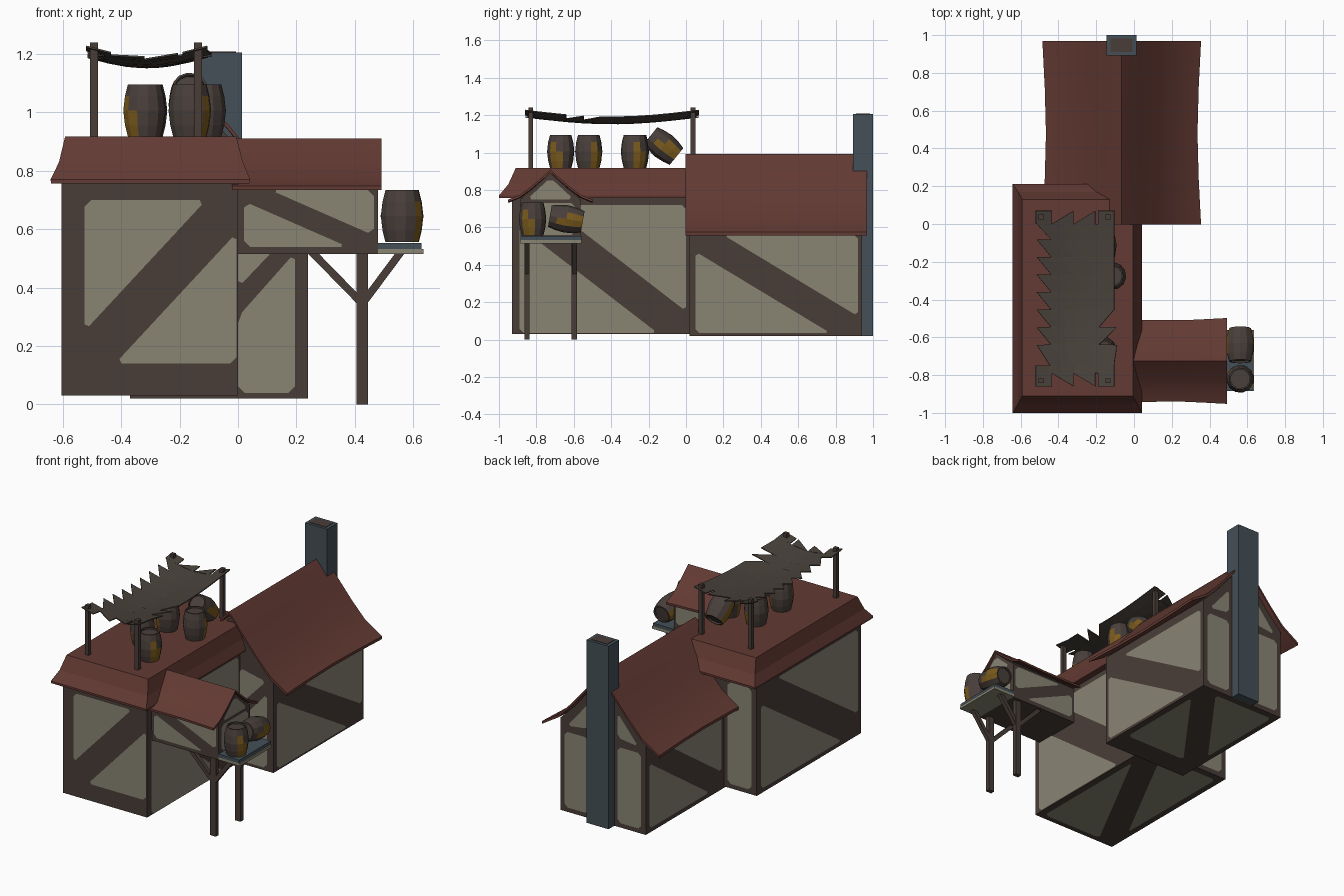
import bpy, bmesh, math
from mathutils import Vector, Matrix

if "Cube" in bpy.data.objects:
    bpy.data.objects.remove(bpy.data.objects["Cube"])


def mat(name, r, g, b):
    m = bpy.data.materials.new(name)
    m.diffuse_color = (r, g, b, 1)
    m.use_nodes = True
    m.node_tree.nodes["Principled BSDF"].inputs["Base Color"].default_value = m.diffuse_color
    return m


TIMBER = mat("dark_timber", .066, .046, .039)
PLASTER = mat("beige_plaster", .25, .235, .175)
ROOF = mat("red_roof", .125, .042, .033)
STONE = mat("blue_stone", .056, .080, .095)
WOOD = mat("barrel_wood", .066, .050, .044)
GOLD = mat("ochre_mark", .20, .105, .012)
CLOTH = mat("ragged_cloth", .066, .054, .044)


def finish(name, bm, *mats, recalc=True):
    if recalc:
        bmesh.ops.recalc_face_normals(bm, faces=bm.faces)
    me = bpy.data.meshes.new(name)
    bm.to_mesh(me)
    bm.free()
    for m in mats:
        me.materials.append(m)
    ob = bpy.data.objects.new(name, me)
    bpy.context.collection.objects.link(ob)
    return ob


def loft(bm, rings):
    """Skin closed rings of equal length and cap both ends."""
    vs = [[bm.verts.new(p) for p in r] for r in rings]
    n = len(vs[0])
    for a, b in zip(vs, vs[1:]):
        for i in range(n):
            bm.faces.new((a[i], a[(i + 1) % n], b[(i + 1) % n], b[i]))
    bm.faces.new(vs[0])
    bm.faces.new(vs[-1])
    return vs


def rect(x0, x1, y0, y1, z):
    return [(x0, y0, z), (x1, y0, z), (x1, y1, z), (x0, y1, z)]


def box(name, x0, x1, y0, y1, z0, z1, m):
    bm = bmesh.new()
    loft(bm, [rect(x0, x1, y0, y1, z0), rect(x0, x1, y0, y1, z1)])
    return finish(name, bm, m)


def beam(name, a, b, w):
    a, b = Vector(a), Vector(b)
    bm = bmesh.new()
    bmesh.ops.create_cube(bm, size=1)
    bmesh.ops.scale(bm, vec=(w, w, (b - a).length), verts=bm.verts)
    rot = (b - a).to_track_quat('Z', 'Y').to_matrix().to_4x4()
    bm.transform(Matrix.Translation((a + b) / 2) @ rot)
    return finish(name, bm, TIMBER)


def prism(name, prof, place, stations, m):
    """Loft a profile along stations of (position, width factor)."""
    bm = bmesh.new()
    loft(bm, [[place(d * f, t, z) for d, z in prof] for t, f in stations])
    return finish(name, bm, m)


def mirrored(half):
    return [(-d, z) for d, z in reversed(half)] + [(d, z) for d, z in half[1:]]


def roof(name, half, place, stations, thick):
    top = mirrored(half)
    prof = top + [(d, z - thick) for d, z in reversed(top)]
    ob = prism(name, prof, place, stations, ROOF)
    bpy.ops.object.select_all(action='DESELECT')
    ob.select_set(True)
    bpy.context.view_layer.objects.active = ob
    bpy.ops.object.shade_smooth_by_angle(angle=math.radians(35))


# Plaster panels: u and v directions of each wall side
SIDES = {"front": ((1, 0, 0), (0, 0, 1)), "right": ((0, 1, 0), (0, 0, 1)),
         "back": ((-1, 0, 0), (0, 0, 1)), "left": ((0, -1, 0), (0, 0, 1)),
         "under": ((1, 0, 0), (0, -1, 0))}


def plaster(name, side, off, polys, cut=.022):
    u, v = (Vector(d) for d in SIDES[side])
    n = u.cross(v)
    bm = bmesh.new()
    for poly in polys:
        pts = [Vector(p) for p in poly]
        out = []
        for i, p in enumerate(pts):       # clip the corners
            for q in (pts[i - 1], pts[(i + 1) % len(pts)]):
                out.append(p + (q - p).normalized() * cut)
        f = bm.faces.new([bm.verts.new(u * p.x + v * p.y + n * (off + .004)) for p in out])
        f.normal_update()
        if f.normal.dot(n) < 0:
            f.normal_flip()
    finish(name, bm, PLASTER, recalc=False)


def braced(u0, u1, v0, v1, rising, k=.17):
    g, h = (u1 - u0) * k, (v1 - v0) * k
    if rising:
        return [[(u0, v1), (u0, v0 + h), (u1 - g, v1)], [(u1, v0), (u1, v1 - h), (u0 + g, v0)]]
    return [[(u0, v0), (u1 - g, v0), (u0, v1 - h)], [(u1, v1), (u0 + g, v1), (u1, v0 + h)]]


def quad(u0, u1, v0, v1):
    return [(u0, v0), (u1, v0), (u1, v1), (u0, v1)]


# Front house
box("front_house_walls", -.605, 0, -.93, .14, .03, .78, TIMBER)
plaster("front_house_front_plaster", "front", .93, braced(-.525, -.005, .14, .70, True, .2))
plaster("front_house_right_plaster", "right", 0, braced(-.89, 0, .035, .72, False))
plaster("front_house_left_plaster", "left", .605, braced(-.10, .89, .06, .72, False))
plaster("front_house_back_plaster", "back", .14, [quad(.40, .57, .06, .72)])
plaster("front_house_under_plaster", "under", -.03, braced(-.56, -.04, -.10, .89, False))

# Front roof: flat top with flared hips
bm = bmesh.new()
loft(bm, [rect(-.64, .04, -1, .212, .757), rect(-.642, .042, -1, .212, .77),
          rect(-.613, .017, -.95, .17, .83), rect(-.592, -.006, -.91, .13, .918)])
finish("front_hip_roof", bm, ROOF)

# Back house with gable
RX = -.065
wall = mirrored([(0, .95), (.1, .845), (.2, .725), (.305, .62)]) + [(.305, .02), (-.305, .02)]
along_y = lambda d, t, z: (RX + d, t, z)
prism("back_house_walls", wall, along_y, [(.02, 1), (.94, 1)], TIMBER)
plaster("back_house_right_plaster", "right", .24, braced(.05, .92, .035, .56, False))
plaster("back_house_left_plaster", "left", .37, braced(-.91, -.17, .05, .56, False))
plaster("back_house_front_plaster", "front", -.02,
        [[(.0, .04), (.195, .04), (.195, .52), (.0, .30)], [(.0, .40), (.19, .6), (.0, .64)]])
plaster("back_house_back_plaster", "back", .94,
        [quad(.17, .34, .05, .54), quad(-.21, -.04, .05, .54),
         [(.17, .60), (.32, .58), (.17, .76)], [(-.04, .60), (-.04, .76), (-.19, .58)]])
plaster("back_house_under_plaster", "under", -.02, braced(-.33, .20, -.90, -.18, False))
roof("back_gable_roof", [(0, .992), (.035, .955), (.1, .873), (.2, .755), (.3, .65), (.42, .575)],
     along_y, [(-.003, 1), (.24, .97), (.48, .955), (.72, .97), (.968, 1)], .018)

# Chimney
box("chimney", -.145, .013, .893, 1, .02, 1.205, STONE)
box("chimney_opening", -.125, -.007, .91, .983, 1.2, 1.208, TIMBER)

# Side wing on stilts
wing = mirrored([(0, .89), (.1, .80), (.16, .75)]) + [(.16, .515), (-.16, .515)]
along_x = lambda d, t, z: (t, -.725 + d, z)
prism("wing_walls", wing, along_x, [(-.02, 1), (.48, 1)], TIMBER)
plaster("wing_front_plaster", "front", .885, braced(.02, .465, .54, .735, False, .2))
plaster("wing_back_plaster", "back", -.565, braced(-.465, -.02, .54, .735, True, .2))
plaster("wing_end_plaster", "right", .48,
        [quad(-.86, -.59, .56, .73), [(-.85, .75), (-.60, .75), (-.725, .865)]])
roof("wing_roof", [(0, .91), (.04, .872), (.1, .82), (.16, .775), (.225, .748)],
     along_x, [(-.02, .97), (.12, .96), (.27, .96), (.39, .985), (.492, 1.01)], .014)
for i, y in enumerate((-.85, -.597)):
    box(f"stilt_{i}", .406, .446, y - .014, y + .014, 0, .53, TIMBER)
    beam(f"inner_brace_{i}", (.426, y, .345), (.25, y, .525), .026)
    beam(f"outer_brace_{i}", (.426, y, .345), (.56, y, .525), .026)

# Barrel platform at the wing end
box("platform_base", .48, .635, -.885, -.56, .515, .532, PLASTER)
box("platform_top", .48, .628, -.885, -.56, .532, .553, STONE)


def barrel(name, loc, turn=0, tilt=0):
    """Twelve-stave barrel with recessed lids; loc is its middle."""
    n, h = 12, .178
    prof = [(.050, .06), (.050, 0), (.058, 0), (.068, .22), (.074, .5),
            (.068, .78), (.058, 1), (.050, 1), (.050, .94)]
    bm = bmesh.new()
    loft(bm, [[(r * math.cos(2 * math.pi * i / n), r * math.sin(2 * math.pi * i / n), (z - .5) * h)
               for i in range(n)] for r, z in prof])
    bm.normal_update()
    for f in bm.faces:                    # ochre marks on opposite sides
        c = f.calc_center_median()
        k = int((math.atan2(c.y, c.x) % (2 * math.pi)) / (2 * math.pi) * n) % 6
        if math.hypot(c.x, c.y) > .058:
            low = -.42 * h < c.z < 0
            if (low and k in (0, 1)) or (0 < c.z < .25 * h and k == 0):
                f.material_index = 1
    bm.transform(Matrix.Translation(loc) @ Matrix.Rotation(math.radians(tilt), 4, 'X')
                 @ Matrix.Rotation(math.radians(turn), 4, 'Z'))
    finish(name, bm, WOOD, GOLD)


barrel("platform_barrel", (.562, -.82, .645), -50)
barrel("platform_lying_barrel", (.562, -.64, .645), -30, 80)
for i, (x, y, turn) in enumerate([(-.165, -.67, -50), (-.32, -.52, 10),
                                  (-.115, -.275, -5), (-.315, -.27, 20)]):
    barrel(f"roof_barrel_{i}", (x, y, 1.006), turn)
barrel("roof_tilted_barrel", (-.165, -.12, 1.035), -20, 51)

# Ragged canopy over the roof
X0, X1, Y0, Y1 = -.52, -.105, -.86, .07


def sag(x, y):
    u = min(max((x - X0) / (X1 - X0), 0), 1)
    v = min(max((y - Y0) / (Y1 - Y0), 0), 1)
    return (x, y, 1.226 - .036 * math.sin(math.pi * u) - .036 * math.sin(math.pi * v))


rows = [(-.79, -.52, -.105), (-.75, -.52, -.105), (-.749, -.445, -.105)]
for k in range(7):
    y = -.64 + .093 * k
    right = k < 2
    rows += [(y, -.515, -.09 if right else -.105), (y + .001, -.44, -.185 if right else -.105)]
rows += [(.0, -.515, -.105)]
bm = bmesh.new()
grid = [[bm.verts.new(sag(a + (b - a) * t / 6, y)) for t in range(7)] for y, a, b in rows]
for r, s in zip(grid, grid[1:]):
    for i in range(6):
        bm.faces.new((r[i], r[i + 1], s[i + 1], s[i]))
for base, tip in ((-.79, Y0), (.0, Y1)):
    for x, xt in ((-.435, -.32), (-.32, -.205), (-.205, -.19)):     # end teeth
        if xt - x > .05:
            bm.faces.new([bm.verts.new(sag(*p)) for p in ((x, base), (xt, base), (xt, tip))])
    for a, b in ((X0, -.435), (-.19, X1)):                          # corner tabs
        bm.faces.new([bm.verts.new(sag(*p)) for p in ((a, base), (b, base), (b, tip), (a, tip))])
canopy = finish("ragged_canopy", bm, CLOTH)
mod = canopy.modifiers.new("thickness", 'SOLIDIFY')
mod.thickness, mod.offset = .006, 0
for i, (x, y) in enumerate([(-.493, -.83), (-.137, -.83), (-.493, .038), (-.137, .038)]):
    box(f"canopy_post_{i}", x - .013, x + .013, y - .013, y + .013, .91, 1.24, TIMBER)
